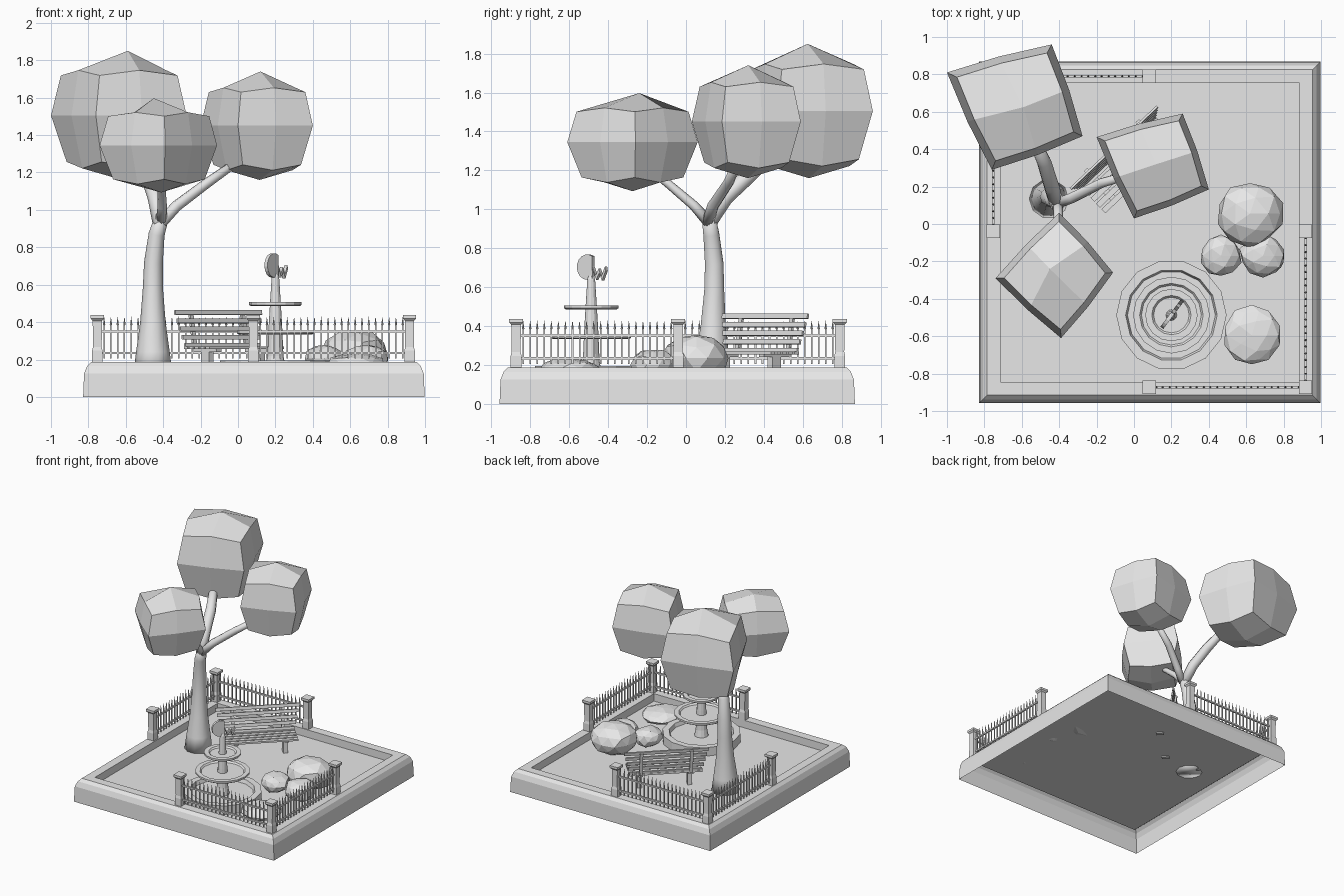
import bpy, bmesh, random
from math import sin, cos, pi, radians
from mathutils import Vector, Matrix

random.seed(4)
if "Cube" in bpy.data.objects:
    bpy.data.objects.remove(bpy.data.objects["Cube"])

clay = bpy.data.materials.new("clay grey")
clay.use_nodes = True
GREY = (0.8, 0.8, 0.8, 1)
clay.diffuse_color = GREY
clay.node_tree.nodes["Principled BSDF"].inputs["Base Color"].default_value = GREY

GROUND = 0.125
RIM = 0.187


def finish(bm, name, smooth=False, fix=True):
    if fix:
        bmesh.ops.recalc_face_normals(bm, faces=bm.faces)
    mesh = bpy.data.meshes.new(name)
    bm.to_mesh(mesh)
    bm.free()
    mesh.materials.append(clay)
    for p in mesh.polygons:
        p.use_smooth = smooth
    ob = bpy.data.objects.new(name, mesh)
    bpy.context.collection.objects.link(ob)
    return ob


def add_box(bm, size, matrix):
    bmesh.ops.create_cube(bm, size=1, matrix=matrix @ Matrix.Diagonal((*size, 1)))


def bridge(bm, rings):
    for a, b in zip(rings, rings[1:]):
        n = len(a)
        for i in range(n):
            bm.faces.new((a[i], a[(i + 1) % n], b[(i + 1) % n], b[i]))


def lathe(name, profile, centre, sides=16, turn=0):
    """Revolve (radius, z) points round a vertical axis."""
    bm = bmesh.new()
    rings = [[bm.verts.new((centre[0] + r * cos(turn + 2 * pi * i / sides),
                            centre[1] + r * sin(turn + 2 * pi * i / sides), z))
              for i in range(sides)] for r, z in profile]
    bridge(bm, rings)
    bm.faces.new(rings[-1])
    return finish(bm, name)


def tube(name, path, sides=10):
    """Loft a round section along (x, y, z, radius) points."""
    bm = bmesh.new()
    pts = [Vector(p[:3]) for p in path]
    rings = []
    for i, p in enumerate(pts):
        along = pts[min(i + 1, len(pts) - 1)] - pts[max(i - 1, 0)]
        spin = Vector((0, 0, 1)).rotation_difference(along.normalized())
        rings.append([bm.verts.new(p + spin @ Vector((cos(2 * pi * k / sides), sin(2 * pi * k / sides), 0))
                                   * path[i][3]) for k in range(sides)])
    bridge(bm, rings)
    bm.faces.new(rings[0])
    bm.faces.new(rings[-1])
    return finish(bm, name, smooth=True)


# Plinth: open shell with bevelled rim and sunken ground
bm = bmesh.new()
steps = ((0.913, 0), (0.908, 0.125), (0.892, 0.165), (0.87, RIM), (0.80, RIM), (0.80, GROUND))
rings = [[bm.verts.new((0.085 + sx * h, -0.045 + sy * h, z))
          for sx, sy in ((-1, -1), (1, -1), (1, 1), (-1, 1))] for h, z in steps]
bridge(bm, rings)
bm.faces.new(rings[-1])
finish(bm, "plinth", fix=False)

# Fence posts
XL, XM, XR = -0.752, 0.082, 0.917
YF, YM, YB = -0.873, -0.04, 0.79
for i, (x, y) in enumerate(((XL, YM), (XL, YB), (XM, YB), (XM, YF), (XR, YF), (XR, YM))):
    profile = [(r * 2 ** 0.5, RIM + z) for r, z in
               ((0.028, 0), (0.028, 0.06), (0.023, 0.08), (0.025, 0.22),
                (0.036, 0.232), (0.036, 0.25))]
    lathe(f"fence_post_{i + 1}", profile, (x, y), 4, pi / 4)


# Fence panels: two rails and a row of spiked pickets
def fence(name, a, b, count=22):
    a, b = Vector((*a, 0)), Vector((*b, 0))
    run = b - a
    turn = Matrix.Rotation(-Vector((1, 0)).angle_signed(run.xy), 4, 'Z')
    bm = bmesh.new()
    for z in (0.235, 0.35):
        add_box(bm, (run.length, 0.014, 0.012), Matrix.Translation((a + b) / 2 + Vector((0, 0, z))) @ turn)
    for i in range(count):
        p = a + run * ((i + 1) / (count + 1))
        add_box(bm, (0.008, 0.008, 0.18), Matrix.Translation(p + Vector((0, 0, 0.295))) @ turn)
        bmesh.ops.create_cone(bm, segments=4, radius1=0.0065, radius2=0, depth=0.045,
                              matrix=Matrix.Translation(p + Vector((0, 0, 0.407))))
    finish(bm, name)


fence("fence_left_back", (XL, YM), (XL, YB))
fence("fence_back", (XL, YB), (XM, YB))
fence("fence_front", (XM, YF), (XR, YF))
fence("fence_right", (XR, YF), (XR, YM))

# Tree trunk and three branches
tube("trunk", [(-0.455, 0.135, GROUND, 0.105), (-0.455, 0.135, 0.24, 0.09), (-0.455, 0.14, 0.4, 0.068),
               (-0.455, 0.145, 0.58, 0.054), (-0.452, 0.145, 0.72, 0.05), (-0.435, 0.13, 0.87, 0.043),
               (-0.405, 0.115, 0.97, 0.037)])
tube("branch_side", [(-0.41, 0.11, 0.93, 0.03), (-0.33, 0.14, 1.02, 0.03),
                     (-0.17, 0.22, 1.14, 0.027), (0.0, 0.27, 1.26, 0.022)], 8)
tube("branch_front", [(-0.41, 0.12, 0.93, 0.03), (-0.405, 0.04, 1.02, 0.025),
                      (-0.41, -0.09, 1.13, 0.022), (-0.42, -0.2, 1.22, 0.02)], 8)
tube("branch_back", [(-0.415, 0.11, 0.92, 0.04), (-0.44, 0.2, 1.06, 0.042),
                     (-0.48, 0.33, 1.18, 0.04), (-0.55, 0.48, 1.32, 0.03)], 8)


# Leaf crowns: subdivided cubes softened towards a ball, on four measured corners
def crown(name, corners, apex, z, height):
    bm = bmesh.new()
    bmesh.ops.create_cube(bm, size=2)
    bmesh.ops.subdivide_edges(bm, edges=bm.edges[:], cuts=1, use_grid_fill=True)
    corners = [Vector(c) for c in corners]
    middle = sum(corners, Vector((0, 0))) / 4
    for v in bm.verts:
        x, y, level = (round(c) for c in v.co)
        weights = ((1 + x) * (1 + y), (1 - x) * (1 + y), (1 - x) * (1 - y), (1 + x) * (1 - y))
        flat = sum((c * w / 4 for c, w in zip(corners, weights)), Vector((0, 0))) - middle
        rise = level * 1.0
        if level and (x or y):
            corner = x and y
            if level > 0:
                flat *= 0.86 if corner else 0.9
                rise *= 0.62 if corner else 0.7
            else:
                flat *= 0.78 if corner else 0.82
                rise *= 0.72 if corner else 0.82
        elif level > 0:
            flat = Vector(apex) - middle
        elif not (x and y):
            flat *= 1.04
        v.co = (*(middle + flat), z + rise * height)
    finish(bm, name)


crown("crown_back", ((-0.44, 0.96), (-1.0, 0.81), (-0.76, 0.29), (-0.275, 0.47)), (-0.59, 0.625), 1.505, 0.345)
crown("crown_front", ((-0.40, 0.06), (-0.74, -0.29), (-0.39, -0.61), (-0.112, -0.26)), (-0.45, -0.24), 1.345, 0.252)
crown("crown_side", ((0.26, 0.59), (-0.2, 0.465), (0.0, 0.03), (0.4, 0.185)), (0.12, 0.32), 1.45, 0.29)


# Rocks
def rock(name, centre, size):
    bm = bmesh.new()
    bmesh.ops.create_icosphere(bm, subdivisions=2, radius=1)
    for v in bm.verts:
        bump = random.uniform(0.92, 1.06)
        v.co = [c + s * q * bump for c, s, q in zip(centre, size, v.co)]
    finish(bm, name)


rock("rock_large", (0.62, 0.055, 0.235), (0.18, 0.175, 0.125))
rock("rock_small_left", (0.465, -0.17, 0.205), (0.11, 0.115, 0.075))
rock("rock_small_right", (0.69, -0.17, 0.2), (0.125, 0.115, 0.085))
rock("rock_alone", (0.63, -0.595, 0.18), (0.15, 0.16, 0.055))

# Fountain: ground basin, column and two trays
F = (0.2, -0.487)
lathe("fountain_basin", [(0.295, GROUND), (0.295, 0.195), (0.245, 0.195), (0.235, 0.165)], F, 14)
lathe("fountain_column", [(0.06, GROUND), (0.043, 0.22), (0.036, 0.38), (0.029, 0.5),
                          (0.02, 0.64), (0.012, 0.66)], F, 12)
for name, r, z in (("fountain_middle_tray", 0.205, 0.355), ("fountain_top_tray", 0.14, 0.507)):
    lathe(name, [(0.03, z - 0.02), (r - 0.01, z - 0.022), (r, z - 0.015), (r, z),
                 (r - 0.035, z), (r - 0.045, z - 0.012), (0.02, z - 0.012)], F, 16)

# Fountain ornament: tilted half disc with a zigzag tail, cut from a thin plate
bm = bmesh.new()
disc = [(-0.02 + 0.065 * cos(a), 0.703 + 0.065 * sin(a))
        for a in (radians(60 + 210 * i / 10) for i in range(11))] + [(0.015, 0.645)]
top = [(0.015, 0.705), (0.035, 0.66), (0.055, 0.695), (0.072, 0.655), (0.095, 0.705)]
tail = top + [(x + 0.004, z - 0.022) for x, z in reversed(top)]
along, across = Vector((0.6, 0.8, 0)), Vector((0.8, -0.6, 0)) * 0.01
for outline in (disc, tail):
    rings = [[bm.verts.new(Vector((*F, z)) + along * x + across * side) for x, z in outline]
             for side in (-1, 1)]
    bridge(bm, rings)
    for ring in rings:
        bm.faces.new(ring)
finish(bm, "fountain_ornament")

# Bench, built along x with its back to +y, then turned into place
place = Matrix.Translation((-0.033, 0.33, 0)) @ Matrix.Rotation(radians(43.5), 4, 'Z')


def bench_part(name, boxes, tilt=0):
    bm = bmesh.new()
    for size, loc in boxes:
        add_box(bm, size, place @ Matrix.Translation(loc) @ Matrix.Rotation(radians(tilt), 4, 'X'))
    finish(bm, name)


bench_part("bench_back_slats", [((0.55 + 0.022 * i, 0.012, 0.025), (0, 0.075 + 0.008 * i, 0.275 + 0.044 * i))
                                for i in range(5)], -10)
bench_part("bench_seat_slats", [((0.55, 0.03, 0.014), (0, -0.1 + 0.042 * i, 0.262)) for i in range(5)])
bench_part("bench_legs", [((0.035, 0.06, 0.13), (sx * 0.19, -0.01, 0.183)) for sx in (-1, 1)]
           + [((0.035, 0.18, 0.014), (sx * 0.19, -0.01, 0.248)) for sx in (-1, 1)])
bench_part("bench_back_posts", [((0.025, 0.014, 0.2), (sx * 0.19, 0.102, 0.355)) for sx in (-1, 1)], -10)
